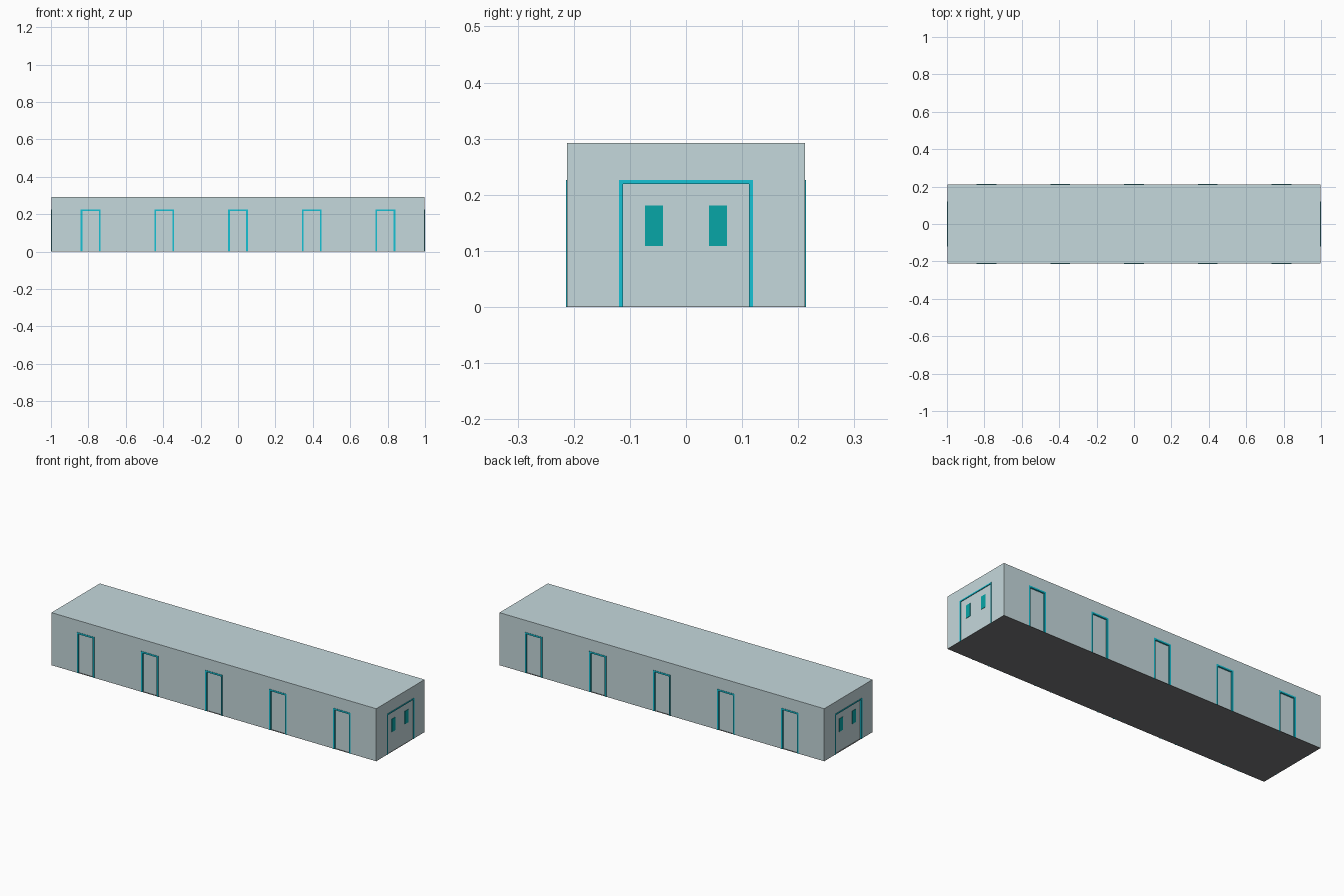
import bpy, bmesh, math
from mathutils import Matrix

if "Cube" in bpy.data.objects:
    bpy.data.objects.remove(bpy.data.objects["Cube"])


def material(name, rgb):
    m = bpy.data.materials.new(name)
    m.diffuse_color = (*rgb, 1)
    m.use_nodes = True
    m.node_tree.nodes["Principled BSDF"].inputs["Base Color"].default_value = m.diffuse_color
    return m


GREY = material("pale grey", (0.56, 0.69, 0.715))
CYAN = material("cyan trim", (0.008, 0.54, 0.66))
TEAL = material("teal glass", (0.002, 0.38, 0.39))
DARK = material("dark floor", (0.19, 0.19, 0.195))

HX, HY, H = 0.998, 0.212, 0.292     # half length, half width, height of shell
T, LIP, BASE = 0.006, 0.002, 0.001  # recess depth, frame lip, floor thickness
DOORS = [i * 0.394 for i in range(-2, 3)]


def finish(name, bm, mat):
    bmesh.ops.recalc_face_normals(bm, faces=bm.faces)
    me = bpy.data.meshes.new(name)
    bm.to_mesh(me)
    bm.free()
    me.materials.append(mat)
    ob = bpy.data.objects.new(name, me)
    bpy.context.collection.objects.link(ob)
    return ob


def box(name, x, y, z, mat):
    bm = bmesh.new()
    bmesh.ops.create_cube(bm, size=1)
    for v in bm.verts:
        v.co = [r[0] if c < 0 else r[1] for c, r in zip(v.co, (x, y, z))]
    return finish(name, bm, mat)


def slab(name, outline, near, far, angle, mat):
    """Outline (along wall, height) extruded from near to far, turned about z.
    Angle 0 faces the front, 90 the right."""
    bm = bmesh.new()
    f = bm.faces.new([bm.verts.new((u, -far, z)) for u, z in outline])
    r = bmesh.ops.extrude_face_region(bm, geom=[f])
    vs = [g for g in r["geom"] if isinstance(g, bmesh.types.BMVert)]
    bmesh.ops.translate(bm, verts=vs, vec=(0, far - near, 0))
    bmesh.ops.rotate(bm, verts=bm.verts, cent=(0, 0, 0),
                     matrix=Matrix.Rotation(math.radians(angle), 3, 'Z'))
    return finish(name, bm, mat)


def wall_outline(half, centres, w, top):
    """Wall rectangle with a door notch at each centre."""
    pts = [(half, BASE), (half, H), (-half, H), (-half, BASE)]
    for c in centres:
        pts += [(c - w, BASE), (c - w, top), (c + w, top), (c + w, BASE)]
    return pts


def frame_outline(c, w, top, t):
    return [(c - w, 0), (c - w, top), (c + w, top), (c + w, 0),
            (c + w - t, 0), (c + w - t, top - t), (c - w + t, top - t), (c - w + t, 0)]


# floor and inner core, whose sides show as the recessed doors
box("floor", (-HX, HX), (-HY, HY), (0, BASE), DARK)
box("core", (-HX + T, HX - T), (-HY + T, HY - T), (BASE, H), GREY)

# long walls with five framed doors each
for side, angle in (("front", 0), ("back", 180)):
    slab(side + "_wall", wall_outline(HX, DOORS, 0.05, 0.224),
         HY - T, HY, angle, GREY)
    for i, c in enumerate(DOORS):
        slab(f"{side}_door_frame_{i}", frame_outline(c, 0.053, 0.226, 0.009),
             HY - T, HY + LIP, angle, CYAN)

# end walls with a wide double door and two windows
for side, angle, depth in (("right", 90, 0.002), ("left", -90, T)):
    slab(side + "_wall", wall_outline(HY - T, [0], 0.116, 0.224),
         HX - T, HX, angle, GREY)
    slab(side + "_door_frame", frame_outline(0, 0.119, 0.226, 0.007),
         HX - T, HX + LIP, angle, CYAN)
    face = HX - depth
    if depth < T:
        slab(side + "_door", [(-0.113, BASE), (0.113, BASE), (0.113, 0.22), (-0.113, 0.22)],
             HX - T, face, angle, GREY)
    for s in (-1, 1):
        a, b = s * 0.041, s * 0.073
        slab(f"{side}_window_{s}", [(a, 0.109), (b, 0.109), (b, 0.181), (a, 0.181)],
             face - 0.001, face + 0.002, angle, TEAL)
